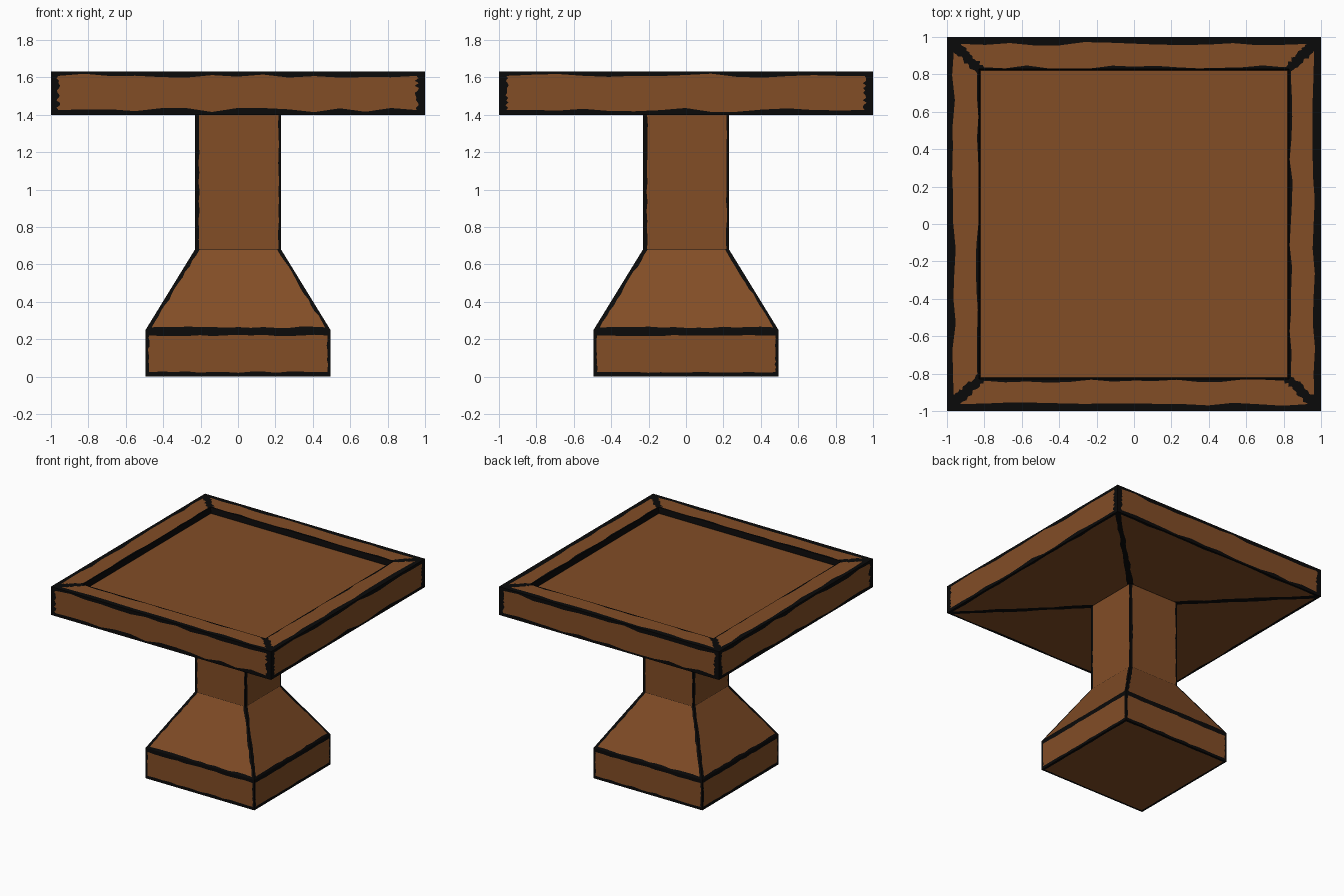
import bpy, bmesh, random
from mathutils import Vector, Matrix

if "Cube" in bpy.data.objects:
    bpy.data.objects.remove(bpy.data.objects["Cube"])

random.seed(4)
N = 14  # segments along each painted edge


def material(name, rgb):
    m = bpy.data.materials.new(name)
    m.diffuse_color = (*rgb, 1)
    m.use_nodes = True
    m.node_tree.nodes["Principled BSDF"].inputs["Base Color"].default_value = m.diffuse_color
    return m


BROWN = material("brown wood", (0.223, 0.074, 0.0195))
BLACK = material("black edge paint", (0.003, 0.0028, 0.0028))


def panel(bm, corners, margins, wobble):
    """Brown quad with a wavy black border; margins give the width per side."""
    c = [Vector(p) for p in corners]
    normal = (c[1] - c[0]).cross(c[2] - c[1]).normalized()
    d = [(c[(i + 1) % 4] - c[i]).normalized() for i in range(4)]
    inward = [normal.cross(v) for v in d]
    m = [max(v, 0.001) for v in margins]
    inner = []
    for i in range(4):  # corner where the two neighbouring offset lines meet
        a, b = inward[i - 1], inward[i]
        k = a.dot(b)
        u = (m[i - 1] - k * m[i]) / (1 - k * k)
        v = (m[i] - k * m[i - 1]) / (1 - k * k)
        inner.append(c[i] + a * u + b * v)
    outs, ins = [], []
    for i in range(4):
        j = (i + 1) % 4
        for s in range(N):
            t = s / N
            outs.append(bm.verts.new(c[i].lerp(c[j], t)))
            p = inner[i].lerp(inner[j], t)
            if s and m[i] > 0.001:
                p += inward[i] * max(0.002 - m[i], random.uniform(-wobble, wobble))
            ins.append(bm.verts.new(p))
    for i in range(4 * N):
        j = (i + 1) % (4 * N)
        bm.faces.new((outs[i], outs[j], ins[j], ins[i])).material_index = 1
    bm.faces.new(ins).material_index = 0


def band(bm, h0, z0, h1, z1, margins=None, wobble=0.0):
    """Four equal sides between two squares; no margins means all black."""
    for k in range(4):
        r = Matrix.Rotation(k * 1.5707963268, 3, 'Z')
        q = [r @ Vector(p) for p in ((-h0, -h0, z0), (h0, -h0, z0),
                                     (h1, -h1, z1), (-h1, -h1, z1))]
        if margins:
            panel(bm, q, margins, wobble)
        else:
            bm.faces.new([bm.verts.new(p) for p in q]).material_index = 1


def cap(bm, h, z, up, margin, wobble):
    q = [(-h, -h, z), (h, -h, z), (h, h, z), (-h, h, z)]
    panel(bm, q if up else q[::-1], [margin] * 4, wobble)


def finish(bm, name):
    bmesh.ops.remove_doubles(bm, verts=bm.verts, dist=1e-5)
    me = bpy.data.meshes.new(name)
    bm.to_mesh(me)
    bm.free()
    me.materials.append(BROWN)
    me.materials.append(BLACK)
    bpy.context.collection.objects.link(bpy.data.objects.new(name, me))


# margins order: bottom, right, top, left
# table top: underside, outer edge, raised rim, inner wall, recessed panel
bm = bmesh.new()
band(bm, 0.23, 1.4, 1.0, 1.4, (0, 0.022, 0.02, 0.022), 0.007)
band(bm, 1.0, 1.4, 1.0, 1.632, (0.025, 0.045, 0.024, 0.04), 0.012)
band(bm, 1.0, 1.632, 0.83, 1.632, (0.037, 0.025, 0.008, 0.025), 0.01)
band(bm, 0.83, 1.632, 0.822, 1.585)
cap(bm, 0.822, 1.585, True, 0, 0)
finish(bm, "table_top")

# pedestal: foot underside, foot block, sloped shoulder, square column
bm = bmesh.new()
cap(bm, 0.494, 0, False, 0.018, 0.003)
band(bm, 0.494, 0, 0.494, 0.25, (0.024, 0.016, 0.03, 0.018), 0.004)
band(bm, 0.494, 0.25, 0.23, 0.68, (0.016, 0.018, 0, 0.022), 0.005)
band(bm, 0.23, 0.68, 0.23, 1.4, (0, 0.014, 0, 0.022), 0.004)
finish(bm, "pedestal")
